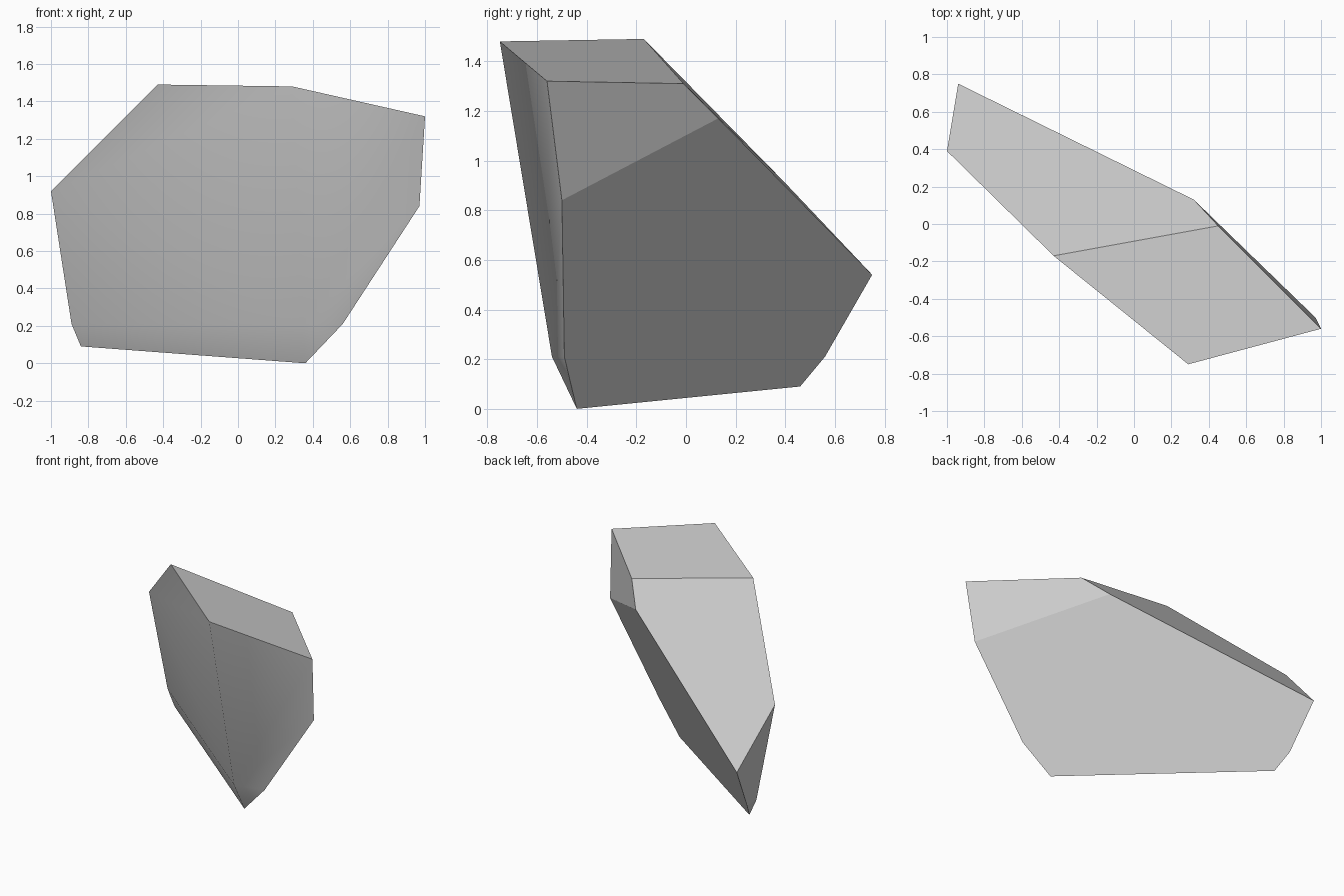
import bpy
import bmesh

cube = bpy.data.objects.get("Cube")
if cube:
    bpy.data.objects.remove(cube, do_unlink=True)

# Stone material
stone = bpy.data.materials.new("grey_stone")
stone.use_nodes = True
grey = (0.6, 0.6, 0.6, 1)
stone.diffuse_color = grey
stone.node_tree.nodes["Principled BSDF"].inputs["Base Color"].default_value = grey

# Corners of the cut slab
corners = {
    "A": (-.43, -.17, 1.49), "B": (.29, -.75, 1.48), "C": (1, -.56, 1.32),
    "J": (.45, -.01, 1.31), "K": (.32, .13, 1.17), "D": (.97, -.5, .84),
    "I": (-1, .39, .92), "L": (-.94, .75, .54), "N": (-.89, .56, .21),
    "H": (-.89, .45, .21), "M": (.345, -.54, .21), "E": (.56, -.49, .21),
    "F": (.36, -.44, 0), "G": (-.84, .46, .09),
}

# Facets: top, back slope, side, underside, end facets stay flat
flat_facets = ["ABCJ", "AJKLI", "CDKJ", "DEFGNLK", "ILNH", "NGH"]
# The worn front facets blend smoothly
smooth_facets = ["BMEDC", "AIHMB", "HGFM", "MFE"]

bm = bmesh.new()
verts = {name: bm.verts.new(co) for name, co in corners.items()}
for facets, smooth in ((flat_facets, False), (smooth_facets, True)):
    for facet in facets:
        bm.faces.new([verts[name] for name in facet]).smooth = smooth
bmesh.ops.recalc_face_normals(bm, faces=bm.faces[:])

mesh = bpy.data.meshes.new("rock_shard")
bm.to_mesh(mesh)
bm.free()
mesh.materials.append(stone)
rock = bpy.data.objects.new("rock_shard", mesh)
bpy.context.collection.objects.link(rock)
